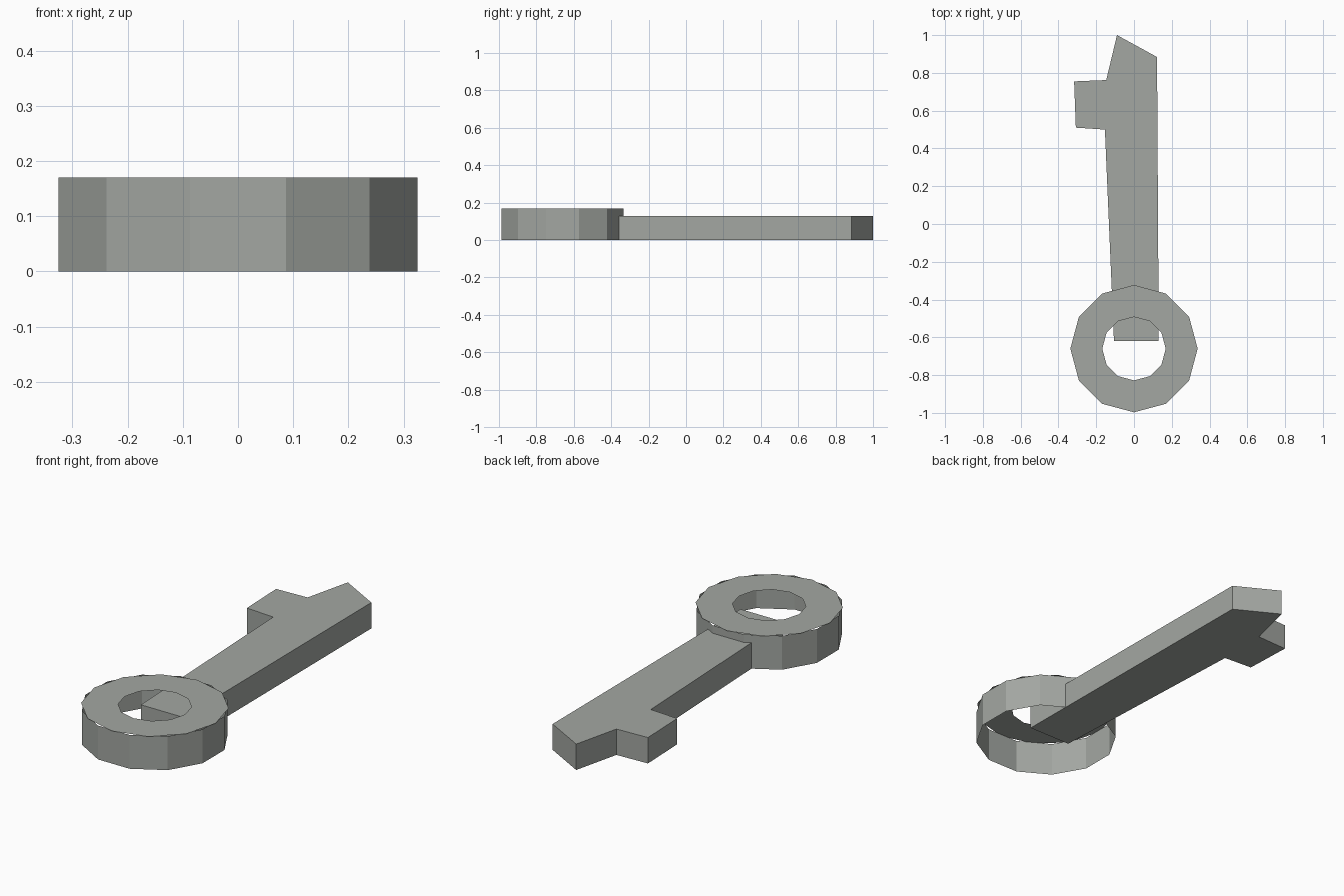
import bpy
import bmesh
from math import cos, sin, radians

cube = bpy.data.objects.get("Cube")
if cube:
    bpy.data.objects.remove(cube, do_unlink=True)

SIDES = 12
RING_Y = -0.66
RING_TOP = 0.17
OUTER_R, INNER_R = 0.337, 0.168
SHAFT_TOP = 0.13

metal = bpy.data.materials.new("grey metal")
metal.use_nodes = True
colour = (0.37, 0.39, 0.365, 1)
metal.diffuse_color = colour
metal.node_tree.nodes["Principled BSDF"].inputs["Base Color"].default_value = colour


def add_object(name, bm):
    mesh = bpy.data.meshes.new(name)
    bm.to_mesh(mesh)
    bm.free()
    mesh.materials.append(metal)
    obj = bpy.data.objects.new(name, mesh)
    bpy.context.collection.objects.link(obj)
    return obj


def circle(bm, radius, z, turn=0):
    """Loop of vertices around the bow centre, turned by some degrees."""
    angles = [radians(turn + 360 * i / SIDES) for i in range(SIDES)]
    return [bm.verts.new((radius * cos(a), RING_Y + radius * sin(a), z)) for a in angles]


def bridge(bm, first, second):
    for i in range(SIDES):
        j = (i + 1) % SIDES
        bm.faces.new((first[i], first[j], second[j], second[i]))


# Bow top: flat ring with a hole
bm = bmesh.new()
bridge(bm, circle(bm, OUTER_R, RING_TOP), circle(bm, INNER_R, RING_TOP))
add_object("bow_top", bm)

# Bow wall: open band, turned half a side from the flat ring
bm = bmesh.new()
bridge(bm, circle(bm, OUTER_R, 0, 15), circle(bm, OUTER_R, RING_TOP, 15))
add_object("bow_wall", bm)

# Shaft with tooth and slanted tip: extruded outline
outline = [(-0.106, -0.62), (0.131, -0.62), (0.122, 0.884), (-0.09, 1.0),
           (-0.147, 0.762), (-0.317, 0.755), (-0.308, 0.51), (-0.154, 0.5)]
bm = bmesh.new()
base = bm.faces.new([bm.verts.new((x, y, 0)) for x, y in outline])
result = bmesh.ops.extrude_face_region(bm, geom=[base], use_keep_orig=True)
top = [g for g in result["geom"] if isinstance(g, bmesh.types.BMVert)]
bmesh.ops.translate(bm, verts=top, vec=(0, 0, SHAFT_TOP))
bmesh.ops.recalc_face_normals(bm, faces=bm.faces)
add_object("shaft", bm)
